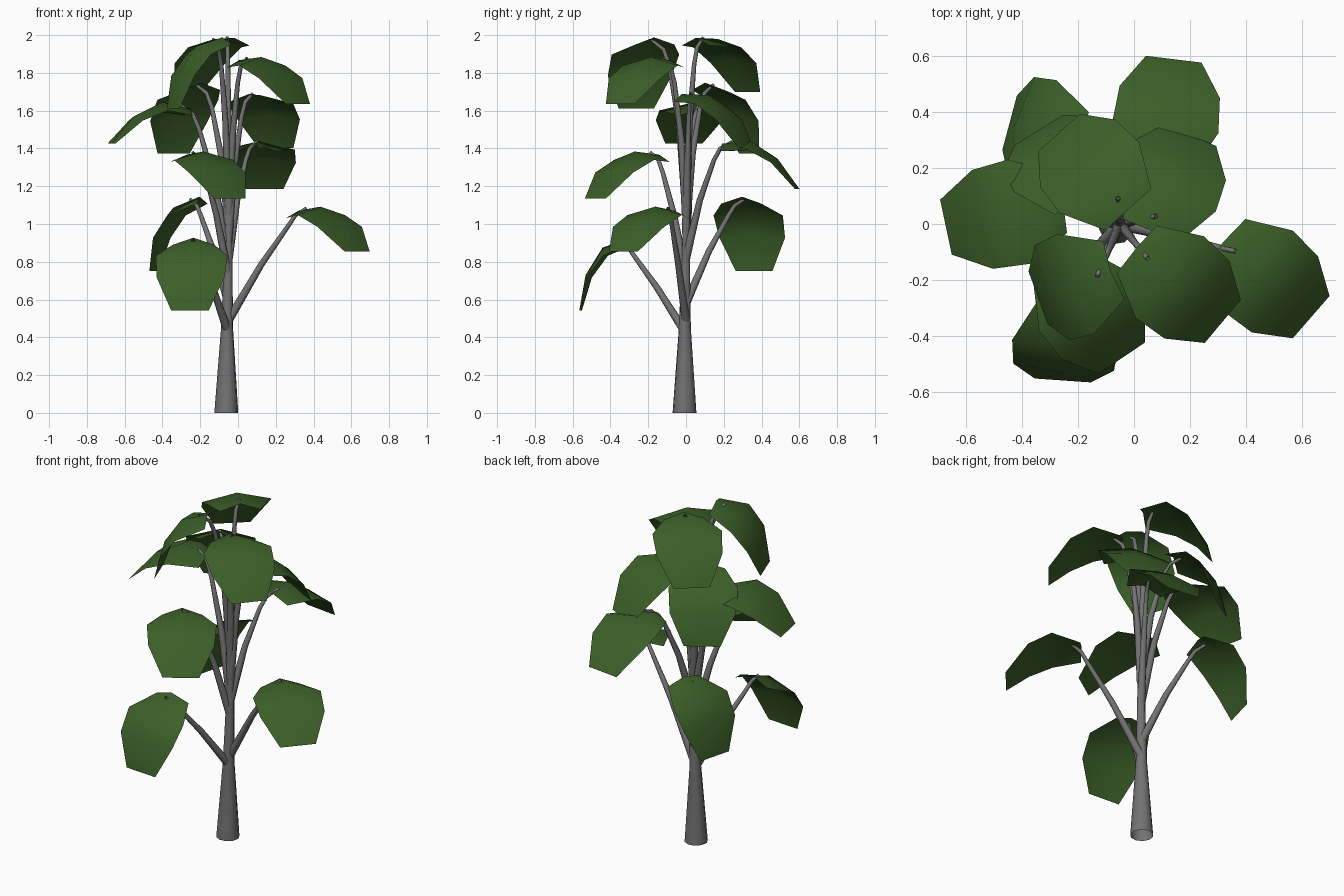
import bpy
from math import sin, cos, radians
from mathutils import Vector

if "Cube" in bpy.data.objects:
    bpy.data.objects.remove(bpy.data.objects["Cube"])

green = bpy.data.materials.new("leaf_green")
green.diffuse_color = (0.045, 0.115, 0.022, 1)
green.use_nodes = True
green.node_tree.nodes["Principled BSDF"].inputs["Base Color"].default_value = green.diffuse_color
bark = bpy.data.materials.new("bark_grey")
bark.diffuse_color = (0.17, 0.17, 0.17, 1)
bark.use_nodes = True
bark.node_tree.nodes["Principled BSDF"].inputs["Base Color"].default_value = bark.diffuse_color
UP = Vector((0, 0, 1))


def tube(name, points, radii):
    """Tapered round stem along a short path."""
    cu = bpy.data.curves.new(name, 'CURVE')
    cu.dimensions = '3D'
    cu.bevel_depth = 1.0
    cu.bevel_resolution = 3
    cu.materials.append(bark)
    sp = cu.splines.new('POLY')
    sp.points.add(len(points) - 1)
    for p, co, r in zip(sp.points, points, radii):
        p.co = (*co, 1)
        p.radius = r
    sp.use_smooth = True
    ob = bpy.data.objects.new(name, cu)
    bpy.context.collection.objects.link(ob)


def leaf(name, centre, z_low, z_high, azimuth, pitch):
    """Arched leaf with a raised midrib, placed by its bounding box; returns the stalk joint."""
    a = radians(azimuth)
    out, side = Vector((cos(a), sin(a), 0)), Vector((-sin(a), cos(a), 0))
    p, spine, tilt = Vector(), [Vector()], [radians(pitch)]
    for length, drop in ((0.155, 0), (0.17, 38), (0.19, 62)):
        t = radians(pitch - drop)
        p = p + length * (out * cos(t) + UP * sin(t))
        spine.append(p)
        tilt.append(t)
    verts = []
    for c, t, half, sag in zip(spine, tilt, (0.11, 0.19, 0.18, 0.1), (0.04, 0.045, 0.025, 0)):
        low = c - sag * (UP * cos(t) - out * sin(t))
        verts += [low - side * half, c, low + side * half]
    lo = Vector([min(v[i] for v in verts) for i in range(3)])
    hi = Vector([max(v[i] for v in verts) for i in range(3)])
    shift = Vector((*centre, (z_low + z_high) / 2)) - (lo + hi) / 2
    me = bpy.data.meshes.new(name)
    me.from_pydata([v + shift for v in verts], [],
                   [(i, i + 3, i + 4, i + 1) for r in (0, 3, 6) for i in (r, r + 1)])
    me.materials.append(green)
    ob = bpy.data.objects.new(name, me)
    bpy.context.collection.objects.link(ob)
    for f in me.polygons:
        f.use_smooth = True
    return shift + spine[1] * 0.35 + UP * 0.006


# trunk
tube("trunk", [(-0.062, -0.008, 0), (-0.058, -0.006, 0.45), (-0.05, 0, 0.9), (-0.04, 0.005, 1.3)],
     [0.064, 0.032, 0.02, 0.012])

# leaves: centre xy, z low, z high, azimuth, first pitch, height where the branch starts
leaves = [
    ((-0.245, -0.42), 0.53, 0.94, 266, -20, 0.42),
    ((0.475, -0.195), 0.86, 1.085, -41, 8, 0.49),
    ((-0.315, 0.335), 0.73, 1.165, 165, -22, 0.58),
    ((-0.160, -0.310), 1.14, 1.38, -56, 6, 0.72),
    ((-0.465, 0.035), 1.44, 1.63, 192, 12, 0.82),
    ((0.115, 0.390), 1.185, 1.44, 83, 5, 0.82),
    ((0.135, 0.145), 1.40, 1.69, 67, -2, 0.95),
    ((-0.280, 0.210), 1.36, 1.76, 122, -18, 1.0),
    ((0.160, -0.215), 1.64, 1.88, -40, 6, 1.05),
    ((-0.140, 0.185), 1.70, 1.985, 132, -2, 1.1),
    ((-0.205, -0.225), 1.60, 2.00, 200, -18, 1.1),
]
for i, (centre, z0, z1, az, pitch, start) in enumerate(leaves, 1):
    tip = leaf(f"leaf_{i}", centre, z0, z1, az, pitch)
    base = Vector((-0.05, 0, start))
    d = tip - base
    k = (start - 0.42) / 0.68
    # branch rises, then bends outward into the leaf; upper ones hug the trunk longer
    steps = ((0, 0), (0.45 - 0.25 * k, 0.5), (0.80 - 0.33 * k, 0.84), (0.89 - 0.25 * k, 0.94), (1, 1))
    path = [base + Vector((d.x * h, d.y * h, d.z * v)) for h, v in steps]
    tube(f"branch_{i}", path, [0.023, 0.017, 0.012, 0.011, 0.008])
